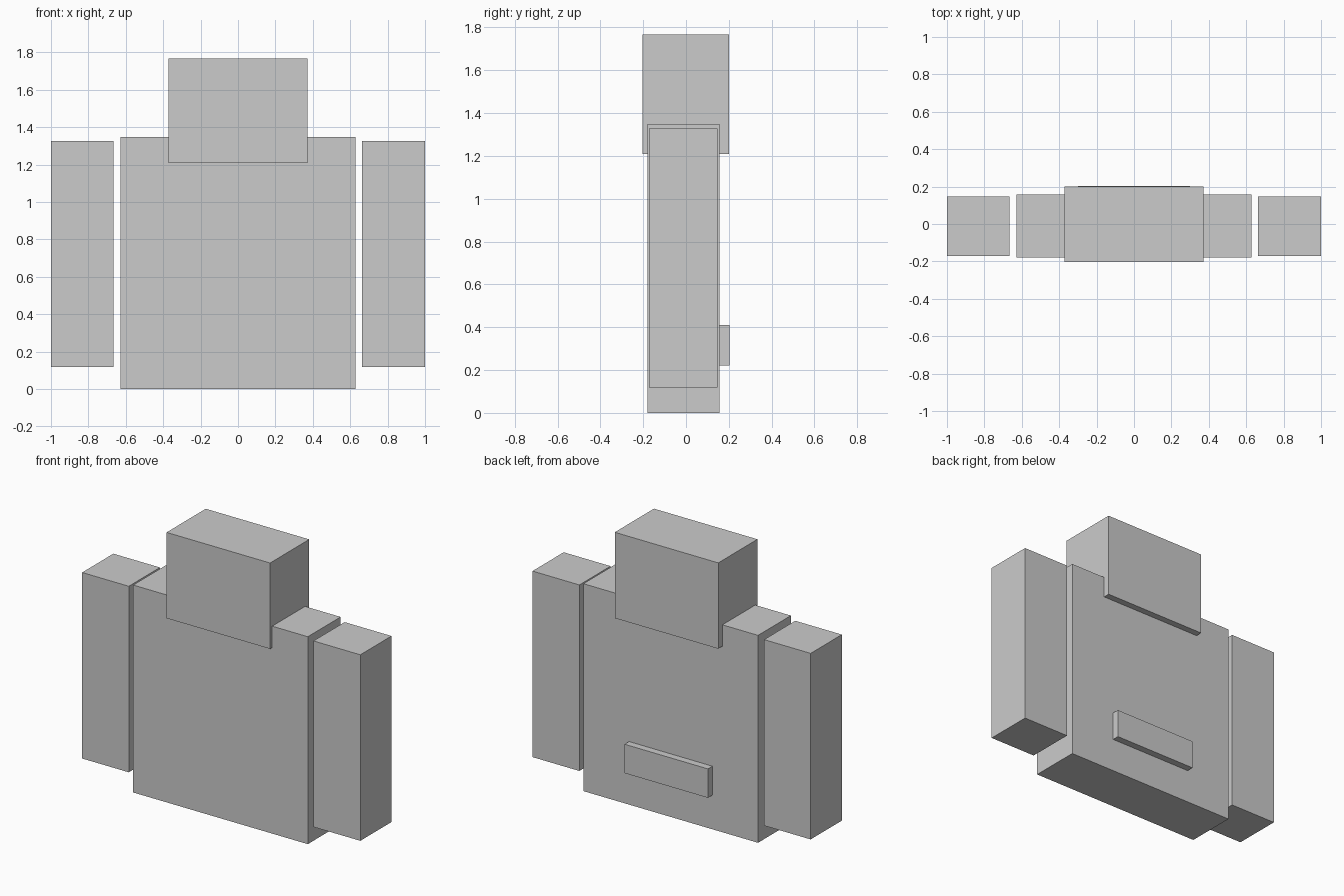
import bpy
import bmesh
from mathutils import Vector

if "Cube" in bpy.data.objects:
    bpy.data.objects.remove(bpy.data.objects["Cube"])


def box(name, low, high):
    """Box spanning two opposite corners."""
    low, high = Vector(low), Vector(high)
    bm = bmesh.new()
    bmesh.ops.create_cube(bm, size=1)
    bmesh.ops.scale(bm, vec=high - low, verts=bm.verts)
    mesh = bpy.data.meshes.new(name)
    bm.to_mesh(mesh)
    bm.free()
    obj = bpy.data.objects.new(name, mesh)
    obj.location = (low + high) / 2
    bpy.context.collection.objects.link(obj)
    return obj


# Torso slab and the head sunk into its top edge
box("torso", (-0.628, -0.18, 0), (0.628, 0.157, 1.348))
box("head", (-0.372, -0.202, 1.209), (0.372, 0.2, 1.767))

# Arms, set slightly away from the torso on each side
for side, start, end in (("left", -1.0, -0.665), ("right", 0.663, 1.0)):
    box(f"{side}_arm", (start, -0.172, 0.118), (end, 0.148, 1.327))

# Raised plate low on the back
box("back_plate", (-0.3, 0.155, 0.222), (0.3, 0.203, 0.41))
